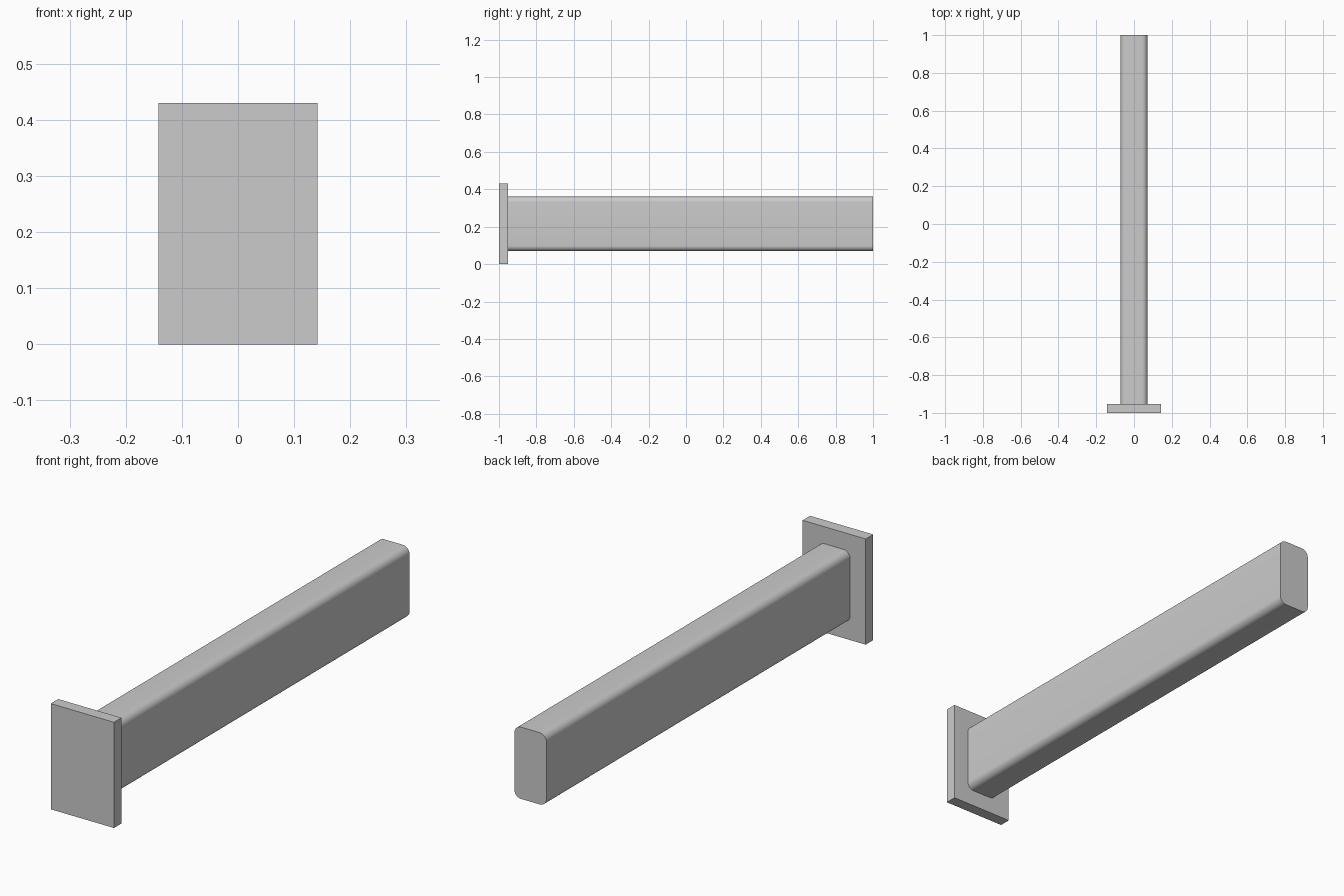
import bpy
import bmesh
from mathutils import Vector

cube = bpy.data.objects.get("Cube")
if cube:
    bpy.data.objects.remove(cube, do_unlink=True)

# Single plain grey
grey = bpy.data.materials.new("plain_grey")
grey.use_nodes = True
colour = (0.6, 0.6, 0.6, 1)
grey.diffuse_color = colour
grey.node_tree.nodes["Principled BSDF"].inputs["Base Color"].default_value = colour

MID_Z = 0.215


def box(name, width, height, y0, y1, radius=0):
    """Box along y, optionally with its four long edges rounded."""
    bm = bmesh.new()
    bmesh.ops.create_cube(bm, size=1)
    bmesh.ops.scale(bm, vec=Vector((width, y1 - y0, height)), verts=bm.verts)
    bmesh.ops.translate(bm, vec=Vector((0, (y0 + y1) / 2, MID_Z)), verts=bm.verts)
    if radius:
        long_edges = [e for e in bm.edges
                      if abs(e.verts[0].co.y - e.verts[1].co.y) > 0.1]
        bmesh.ops.bevel(bm, geom=long_edges, offset=radius, segments=8,
                        profile=0.5, affect='EDGES')
    mesh = bpy.data.meshes.new(name)
    bm.to_mesh(mesh)
    bm.free()
    mesh.materials.append(grey)
    obj = bpy.data.objects.new(name, mesh)
    bpy.context.collection.objects.link(obj)
    return obj


# Flat mounting plate at the front
box("end_plate", 0.284, 0.43, -1, -0.952)

# Long rounded bar behind it
bar = box("rounded_bar", 0.144, 0.292, -0.952, 1, radius=0.03)
bpy.ops.object.select_all(action='DESELECT')
bar.select_set(True)
bpy.context.view_layer.objects.active = bar
bpy.ops.object.shade_smooth_by_angle(angle=0.6)
